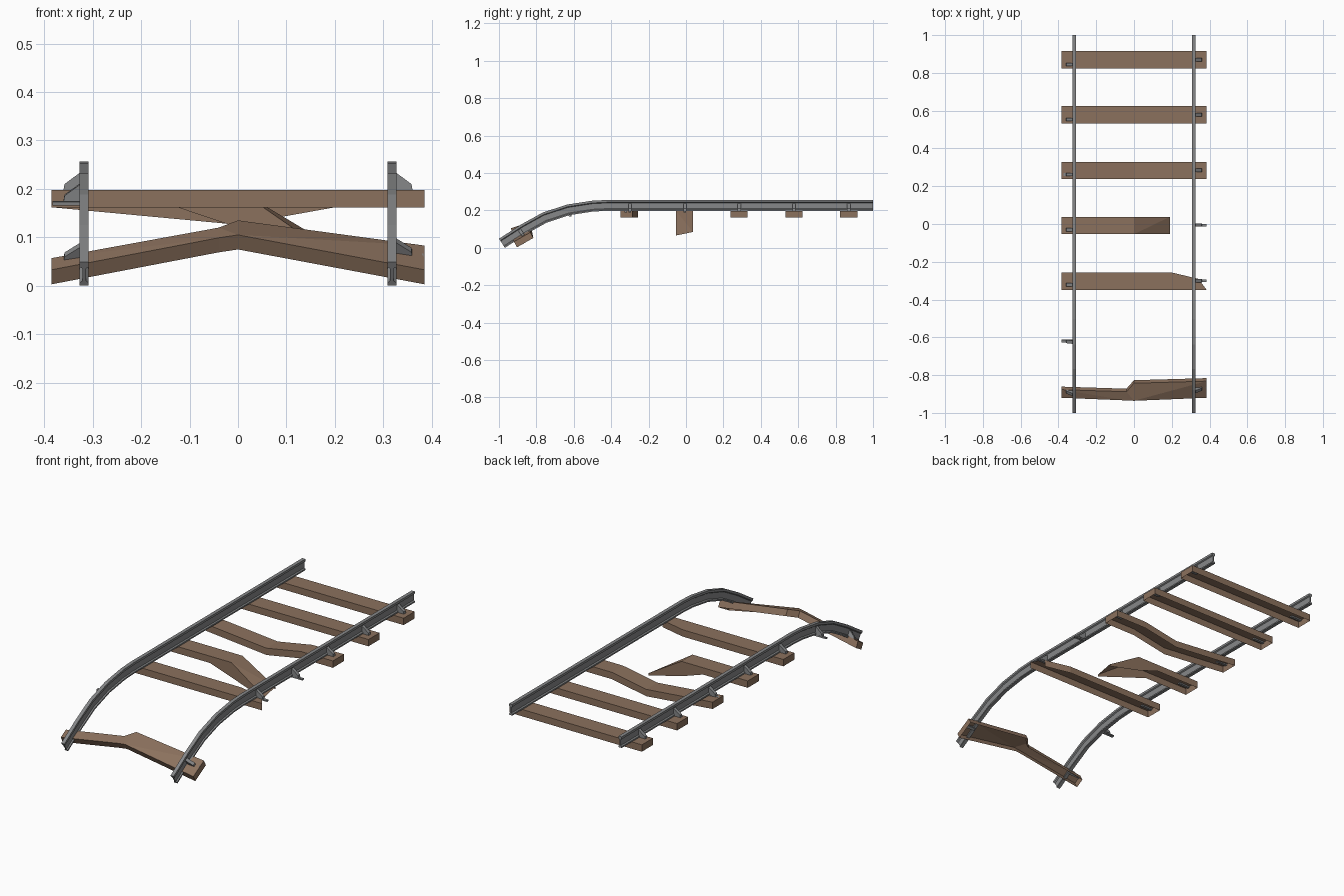
import bpy, bmesh
from mathutils import Vector

cube = bpy.data.objects.get("Cube")
if cube:
    bpy.data.objects.remove(cube, do_unlink=True)


def material(name, rgb):
    m = bpy.data.materials.new(name)
    m.use_nodes = True
    m.diffuse_color = (*rgb, 1)
    m.node_tree.nodes["Principled BSDF"].inputs["Base Color"].default_value = (*rgb, 1)
    return m


WOOD = material("weathered_wood", (0.26, 0.165, 0.11))
STEEL = material("rail_steel", (0.24, 0.245, 0.25))


def finish(name, bm, mat, recalc=True):
    if recalc:
        bmesh.ops.recalc_face_normals(bm, faces=bm.faces)
    mesh = bpy.data.meshes.new(name)
    bm.to_mesh(mesh)
    bm.free()
    mesh.materials.append(mat)
    ob = bpy.data.objects.new(name, mesh)
    bpy.context.collection.objects.link(ob)
    return ob


def loft(bm, rings, closed):
    """Bridge matching point rings with quads; returns the vertex rings."""
    vs = [[bm.verts.new(p) for p in ring] for ring in rings]
    n = len(vs[0])
    for a, b in zip(vs, vs[1:]):
        for i in range(n if closed else n - 1):
            j = (i + 1) % n
            bm.faces.new((a[i], b[i], b[j], a[j]))
    return vs


# Rail path in the YZ plane, following the middle of the web
PATH = [(-0.984, 0.0245), (-0.865, 0.101), (-0.755, 0.162), (-0.63, 0.203),
        (-0.5, 0.223), (-0.42, 0.227), (1.0, 0.227)]
HALF = 0.029
RAIL_X = 0.3175


def normals():
    """Mitred upward normal at every path point."""
    pts = [Vector((0, y, z)) for y, z in PATH]
    dirs = [(b - a).normalized() for a, b in zip(pts, pts[1:])]
    out = []
    for i, p in enumerate(pts):
        t = (dirs[max(i - 1, 0)] + dirs[min(i, len(dirs) - 1)]).normalized()
        out.append((p, Vector((0, -t.z, t.y))))
    return out


def frame_at(y):
    """Point, tangent and normal on the path at a given y."""
    for a, b in zip(PATH, PATH[1:]):
        if a[0] <= y <= b[0]:
            p, q = Vector((0, *a)), Vector((0, *b))
            t = (q - p).normalized()
            return p.lerp(q, (y - a[0]) / (b[0] - a[0])), t, Vector((0, -t.z, t.y))


# Rails: I-shaped section swept along the path
half_section = [(0.0093, -HALF), (0.0093, -0.022), (0.0035, -0.017),
                (0.0035, 0.013), (0.0093, 0.017), (0.0093, HALF)]
section = half_section + [(-u, v) for u, v in reversed(half_section)]


def rail(name, x):
    bm = bmesh.new()
    rings = [[p + n * v + Vector((x + u, 0, 0)) for u, v in section] for p, n in normals()]
    vs = loft(bm, rings, True)
    bm.faces.new(vs[0])
    bm.faces.new(vs[-1])
    finish(name, bm, STEEL)


rail("left_rail", RAIL_X)
rail("right_rail", -RAIL_X)


# Brackets: gusset outside the rail with a thin foot plate below it
def prism(bm, outline, side, y, thick):
    p, t, n = frame_at(y)
    rings = [[p + t * s * thick / 2 + n * v + Vector((side * u, 0, 0)) for u, v in outline]
             for s in (-1, 1)]
    vs = loft(bm, rings, True)
    bm.faces.new(vs[0])
    bm.faces.new(vs[1])


def bracket(name, side, y):
    bm = bmesh.new()
    prism(bm, [(0.32, 0.011), (0.358, -0.017), (0.36, -HALF), (0.32, -HALF)], side, y, 0.017)
    prism(bm, [(0.318, -0.030), (0.383, -0.030), (0.383, -0.037), (0.318, -0.037)], side, y, 0.014)
    finish(name, bm, STEEL)


for i, y in enumerate((0.87, 0.578, 0.285, -0.006, -0.3, -0.885)):
    bracket(f"left_bracket_{i + 1}", 1, y)
for i, y in enumerate((0.845, 0.553, 0.262, -0.03, -0.322, -0.625, -0.9)):
    bracket(f"right_bracket_{i + 1}", -1, y)


# Sleepers: open-bottomed planks lofted along x
def sleeper(name, stations, cap_end=True):
    """Each station: x of front and back edge, front (y, z), back (y, z), drop (y, z)."""
    bm = bmesh.new()
    rings = []
    for xf, xb, f, b, d in stations:
        drop = Vector((0, *d))
        front, back = Vector((xf, *f)), Vector((xb, *b))
        rings.append([front + drop, front, back, back + drop])
    vs = loft(bm, rings, False)
    bm.faces.new(vs[0])
    if cap_end:
        bm.faces.new(list(reversed(vs[-1])))
    bmesh.ops.triangulate(bm, faces=[f for f in bm.faces if len(f.verts) == 4])
    return finish(name, bm, WOOD)


END, TOP, DEPTH, WIDE = 0.385, 0.198, 0.036, 0.046


def flat(x, y, top=TOP, depth=DEPTH):
    return (x, x, (y - WIDE, top), (y + WIDE, top), (0, -depth))


for i, y in enumerate((0.87, 0.578)):
    sleeper(f"sleeper_{i + 1}", [flat(-END, y), flat(END, y)])

# Sagging sleeper
sleeper("sagging_sleeper", [flat(-END, 0.283), flat(0, 0.283, TOP - 0.036),
                            flat(0.2, 0.283), flat(END, 0.283)])

# Snapped sleeper with a twisted hanging end
y = -0.008
sleeper("snapped_sleeper", [
    flat(-END, y), flat(-0.125, y), flat(0, y, TOP, 0.078),
    (0.19, 0.19, (y - WIDE, 0.066), (y + WIDE, 0.085), (0, -0.011))], cap_end=False)

# Splintered sleeper tapering at one end
y = -0.303
sleeper("splintered_sleeper", [
    flat(-END, y), flat(0.2, y),
    (END, 0.34, (y - WIDE, TOP), (y + 0.013, TOP), (0, -DEPTH))], cap_end=False)

# Cracked sleeper on the sloping end, raised in the middle
drop = (0.016, -0.030)
sleeper("cracked_sleeper", [
    (-END, -END, (-0.92, 0.033), (-0.877, 0.057), drop),
    (-0.04, -0.04, (-0.934, 0.099), (-0.888, 0.12), drop),
    (0, 0, (-0.936, 0.105), (-0.843, 0.135), drop),
    (END, END, (-0.92, 0.033), (-0.832, 0.083), drop)])
